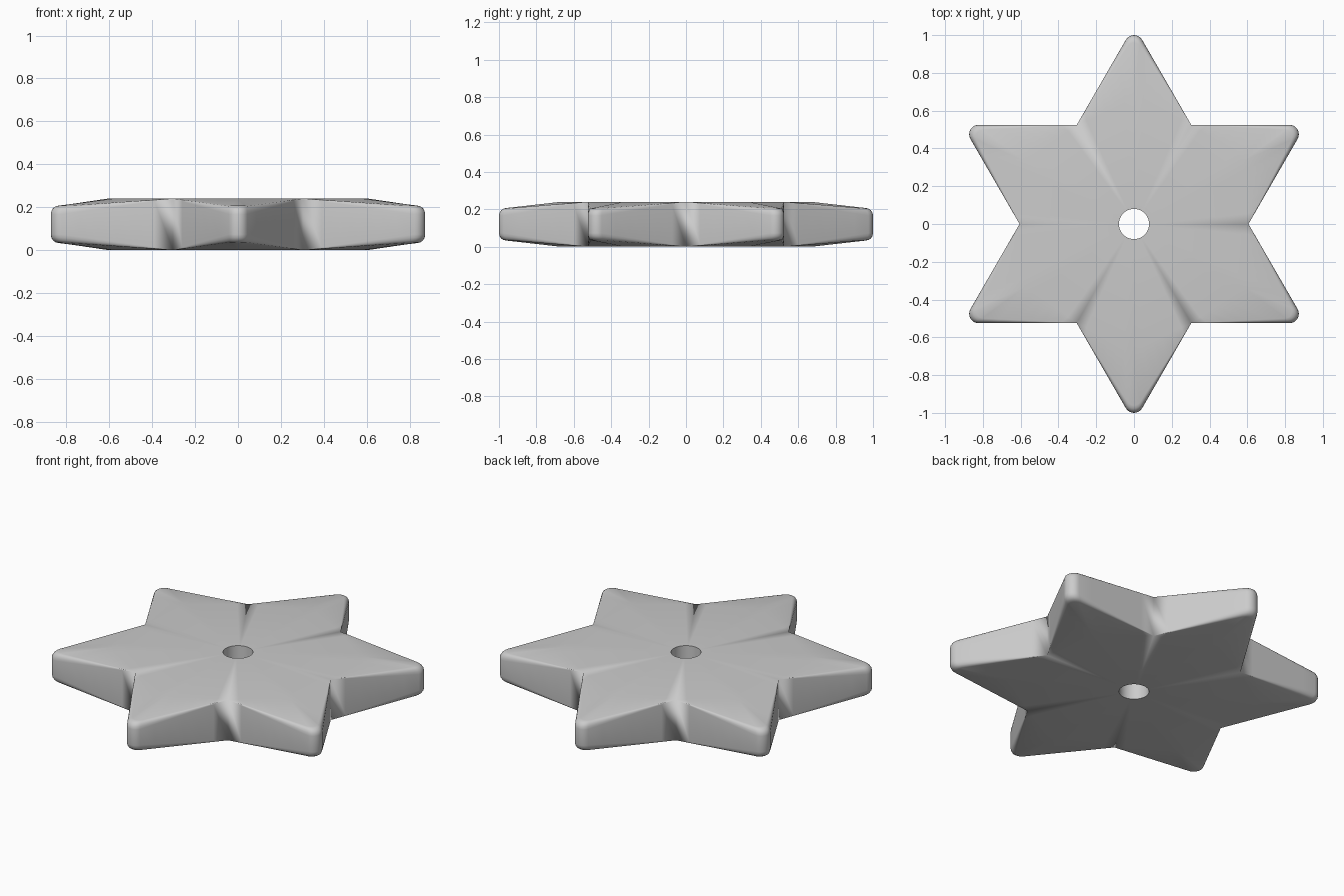
import bpy, bmesh
from math import sin, cos, pi, radians
from mathutils import Vector

if "Cube" in bpy.data.objects:
    bpy.data.objects.remove(bpy.data.objects["Cube"])

HALF = 0.12          # half thickness at the middle
HOLE = 0.08          # centre hole radius
NOTCH = 0.606        # radius of inner corners
RIDGE = 0.67         # radius where the points start to slope down
TIP_C, TIP_R = 0.95, 0.05   # rounding circle of each tip
DROP, FILLET = 0.033, 0.04  # thinning and edge rounding at the tip


def polar(r, a):
    return Vector((r * cos(a), r * sin(a)))


# Outline samples: (edge point, inner target point, s = 0 at notch to 1 at tip)
samples = []
STEPS, ARC = 6, 8
for k in range(6):
    a = pi / 2 + k * pi / 3
    c, ridge = polar(TIP_C, a), polar(RIDGE, a)
    n0, n1 = polar(NOTCH, a - pi / 6), polar(NOTCH, a + pi / 6)
    arc = [c + polar(TIP_R, a + radians(-60 + 120 * i / ARC)) for i in range(ARC + 1)]
    for i in range(STEPS):
        s = i / STEPS
        samples.append((n0.lerp(arc[0], s), n0.lerp(ridge, s), s))
    samples += [(p, ridge, 1.0) for p in arc]
    for i in range(STEPS - 1, 0, -1):
        s = i / STEPS
        samples.append((n1.lerp(arc[-1], s), n1.lerp(ridge, s), s))


def section(edge, target, s):
    """Closed vertical section through the star at one outline sample."""
    hole = target.normalized() * HOLE
    top = [(hole, HALF), (target, HALF)]
    f, e = FILLET * s, HALF - DROP * s
    inward = (target - edge).normalized() if s > 0 else Vector((0, 0))
    for j in range(5):
        t = pi / 2 * (1 - j / 4)
        top.append((edge + inward * f * (1 - cos(t)), e - f * (1 - sin(t))))
    full = top + [(p, -z) for p, z in reversed(top)]
    return [(p.x, p.y, z + HALF) for p, z in full]


# Star body: skin all sections around the centre
bm = bmesh.new()
rows = [[bm.verts.new(co) for co in section(*smp)] for smp in samples]
n, m = len(rows), len(rows[0])
for i in range(n):
    r0, r1 = rows[i], rows[(i + 1) % n]
    for j in range(m):
        k = (j + 1) % m
        bm.faces.new((r0[j], r0[k], r1[k], r1[j]))
bmesh.ops.remove_doubles(bm, verts=bm.verts, dist=0.0003)
bmesh.ops.dissolve_degenerate(bm, edges=bm.edges, dist=0.0001)
bmesh.ops.recalc_face_normals(bm, faces=bm.faces)
mesh = bpy.data.meshes.new("star_plate")
bm.to_mesh(mesh)
bm.free()
star = bpy.data.objects.new("star_plate", mesh)
bpy.context.collection.objects.link(star)

bpy.context.view_layer.objects.active = star
star.select_set(True)
bpy.ops.object.shade_smooth_by_angle(angle=radians(35))
